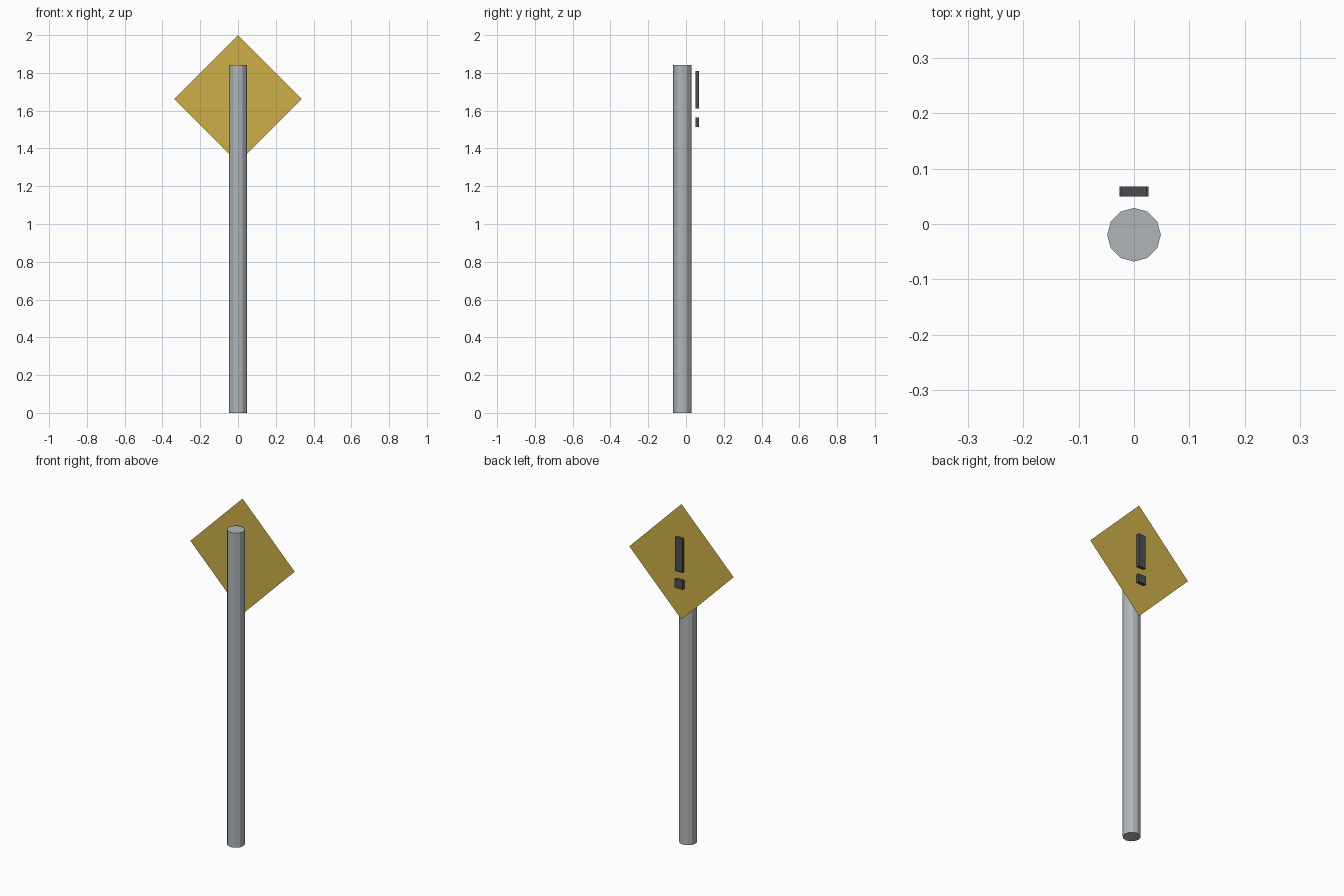
import bpy
import math

default = bpy.data.objects.get("Cube")
if default:
    bpy.data.objects.remove(default, do_unlink=True)


def material(name, rgb):
    mat = bpy.data.materials.new(name)
    mat.use_nodes = True
    colour = (*rgb, 1.0)
    mat.diffuse_color = colour
    mat.node_tree.nodes["Principled BSDF"].inputs["Base Color"].default_value = colour
    return mat


def finish(name, mat):
    obj = bpy.context.object
    obj.name = name
    obj.data.materials.append(mat)
    return obj


def box(name, mat, width, y_range, z_range):
    (y0, y1), (z0, z1) = y_range, z_range
    bpy.ops.mesh.primitive_cube_add(size=1, location=(0, (y0 + y1) / 2, (z0 + z1) / 2))
    obj = finish(name, mat)
    obj.scale = (width, y1 - y0, z1 - z0)
    return obj


grey = material("pole grey", (0.43, 0.47, 0.485))
yellow = material("warning yellow", (0.61, 0.43, 0.065))
dark = material("dark grey", (0.065, 0.076, 0.088))

# Twelve-sided pole
POLE_RADIUS, POLE_HEIGHT = 0.0485, 1.843
bpy.ops.mesh.primitive_cylinder_add(vertices=12, radius=POLE_RADIUS, depth=POLE_HEIGHT,
                                    location=(0, -0.0195, POLE_HEIGHT / 2))
finish("pole", grey)

# Thin diamond panel: a single square sheet stood on its corner, facing back
HALF_DIAGONAL = 0.338
bpy.ops.mesh.primitive_plane_add(size=HALF_DIAGONAL * math.sqrt(2),
                                 location=(0, 0.042, 2 - HALF_DIAGONAL))
panel = finish("sign_panel", yellow)
panel.rotation_euler = (-math.pi / 2, math.pi / 4, 0)

# Raised warning mark on the back of the panel
MARK_DEPTH = (0.05, 0.068)
box("mark_bar", dark, 0.047, MARK_DEPTH, (1.612, 1.81))
box("mark_dot", dark, 0.052, MARK_DEPTH, (1.514, 1.564))
